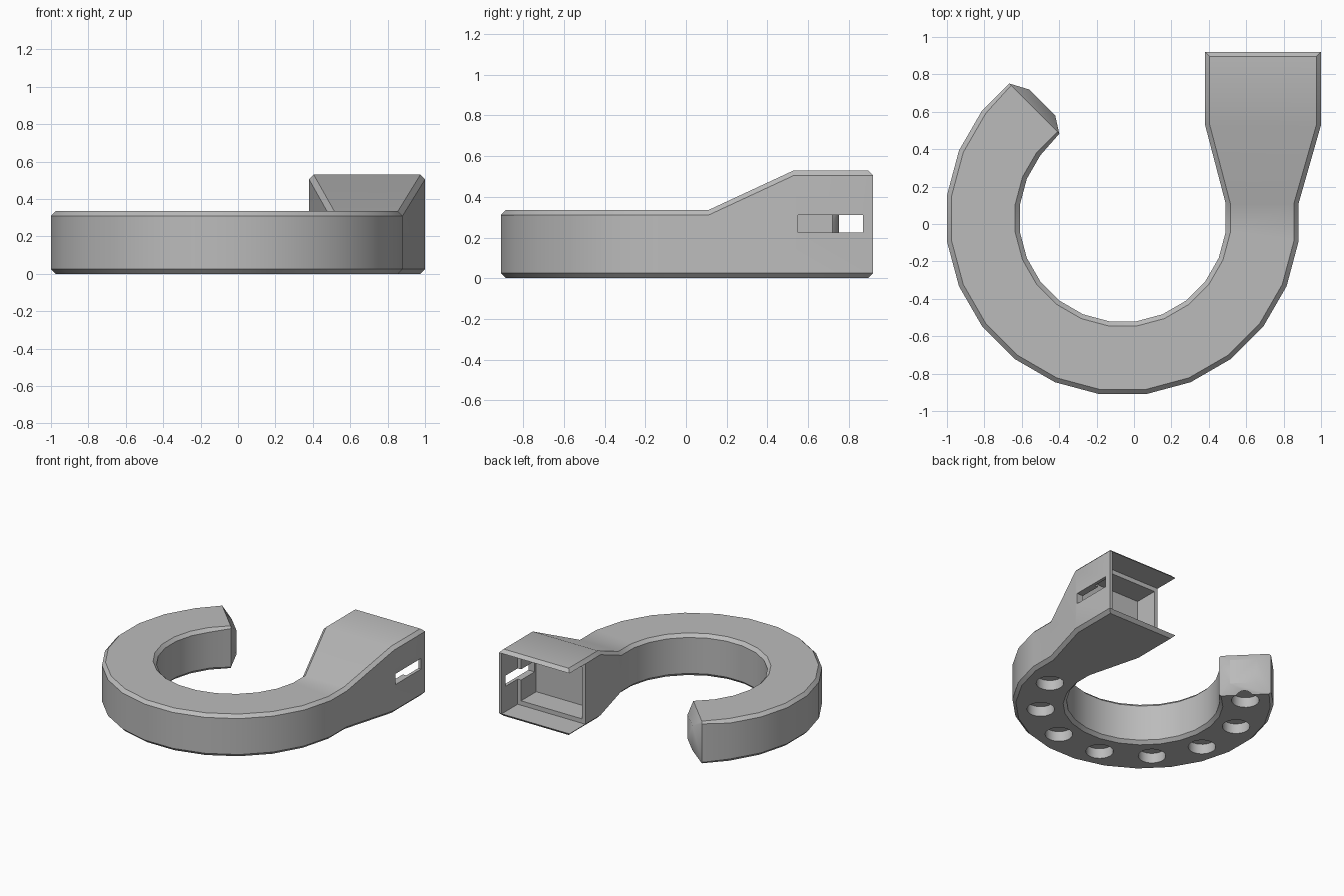
import bpy, bmesh, math
from mathutils import Vector

cube = bpy.data.objects.get("Cube")
if cube:
    bpy.data.objects.remove(cube, do_unlink=True)

gray = bpy.data.materials.new("plain_gray")
gray.use_nodes = True
gray.diffuse_color = (0.5, 0.5, 0.5, 1)
gray.node_tree.nodes["Principled BSDF"].inputs["Base Color"].default_value = (0.5, 0.5, 0.5, 1)

CENTRE = Vector((-0.06, 0.03))
R_IN, R_OUT = 0.555, 0.948
HEIGHT, CHAMFER = 0.335, 0.025


def make_object(name, bm):
    bmesh.ops.recalc_face_normals(bm, faces=bm.faces)
    mesh = bpy.data.meshes.new(name)
    bm.to_mesh(mesh)
    bm.free()
    mesh.materials.append(gray)
    obj = bpy.data.objects.new(name, mesh)
    bpy.context.collection.objects.link(obj)
    return obj


def section(inner, outer, z0, z1, c):
    """Chamfered rectangle standing between two plan points."""
    a, b = Vector(inner), Vector(outer)
    d = (b - a).normalized() * c
    plan = [(a, z0 + c), (a + d, z0), (b - d, z0), (b, z0 + c),
            (b, z1 - c), (b - d, z1), (a + d, z1), (a, z1 - c)]
    return [(p.x, p.y, z) for p, z in plan]


def polar(r, degrees):
    t = math.radians(degrees)
    return CENTRE + Vector((math.cos(t), math.sin(t))) * r


# Sections along the square socket and its neck
sections = [
    section((0.38, 0.92), (1, 0.92), 0.025, 0.505, 0),
    section((0.38, 0.895), (1, 0.895), 0, 0.53, CHAMFER),
    section((0.38, 0.53), (1, 0.53), 0, 0.53, CHAMFER),
    section((0.49, 0.11), (0.88, 0.11), 0, HEIGHT, CHAMFER),
]
# Sections around the open ring
for k in range(15):
    t = -7.5 - 15 * k
    sections.append(section(polar(R_IN, t), polar(R_OUT, t), 0, HEIGHT, CHAMFER))
# Slanted nose at the free end
u = Vector((-1, 1)).normalized()
v = Vector((1, 1)).normalized()
sections.append(section(CENTRE + u * 0.56 + v * 0.08, CENTRE + u * 0.94 + v * 0.08, 0, HEIGHT, 0.015))
sections.append(section(CENTRE + u * 0.645 + v * 0.134, CENTRE + u * 0.84 + v * 0.134, 0.07, 0.265, 0))

bm = bmesh.new()
loops = [[bm.verts.new(p) for p in s] for s in sections]
for a, b in zip(loops, loops[1:]):
    for i in range(8):
        j = (i + 1) % 8
        bm.faces.new((a[i], a[j], b[j], b[i]))
bm.faces.new(loops[0])
bm.faces.new(loops[-1])
bmesh.ops.remove_doubles(bm, verts=bm.verts, dist=0.0005)
body = make_object("open_ring_with_socket", bm)


def cut(name, bm):
    cutter = make_object(name, bm)
    cutter.hide_render = True
    mod = body.modifiers.new(name, 'BOOLEAN')
    mod.operation = 'DIFFERENCE'
    mod.solver = 'EXACT'
    mod.object = cutter
    bpy.context.view_layer.objects.active = body
    bpy.ops.object.modifier_apply(modifier=name)
    bpy.data.objects.remove(cutter, do_unlink=True)


def cut_box(name, low, high):
    bm = bmesh.new()
    bmesh.ops.create_cube(bm, size=1)
    for vert in bm.verts:
        vert.co = [l + (c + 0.5) * (h - l) for c, l, h in zip(vert.co, low, high)]
    cut(name, bm)


# Socket mouth open to the back and the inner side, deeper pocket, side slot
cut_box("socket_mouth", (0.3, 0.72, 0.025), (0.975, 1, 0.505))
cut_box("socket_pocket", (0.41, 0.53, 0.06), (0.945, 0.8, 0.47))
cut_box("side_slot", (0.9, 0.55, 0.225), (1.1, 0.87, 0.31))

# Round blind holes under the ring
for k in range(8):
    p = polar(0.745, 135 + 30 * k)
    bm = bmesh.new()
    bmesh.ops.create_cone(bm, cap_ends=True, segments=24, radius1=0.1, radius2=0.1, depth=0.16)
    bmesh.ops.translate(bm, verts=bm.verts, vec=(p.x, p.y, 0))
    cut("magnet_hole", bm)

# Smooth the gentle curves, keep the chamfers crisp
bpy.ops.object.select_all(action='DESELECT')
body.select_set(True)
bpy.context.view_layer.objects.active = body
bpy.ops.object.shade_smooth_by_angle(angle=math.radians(30))
